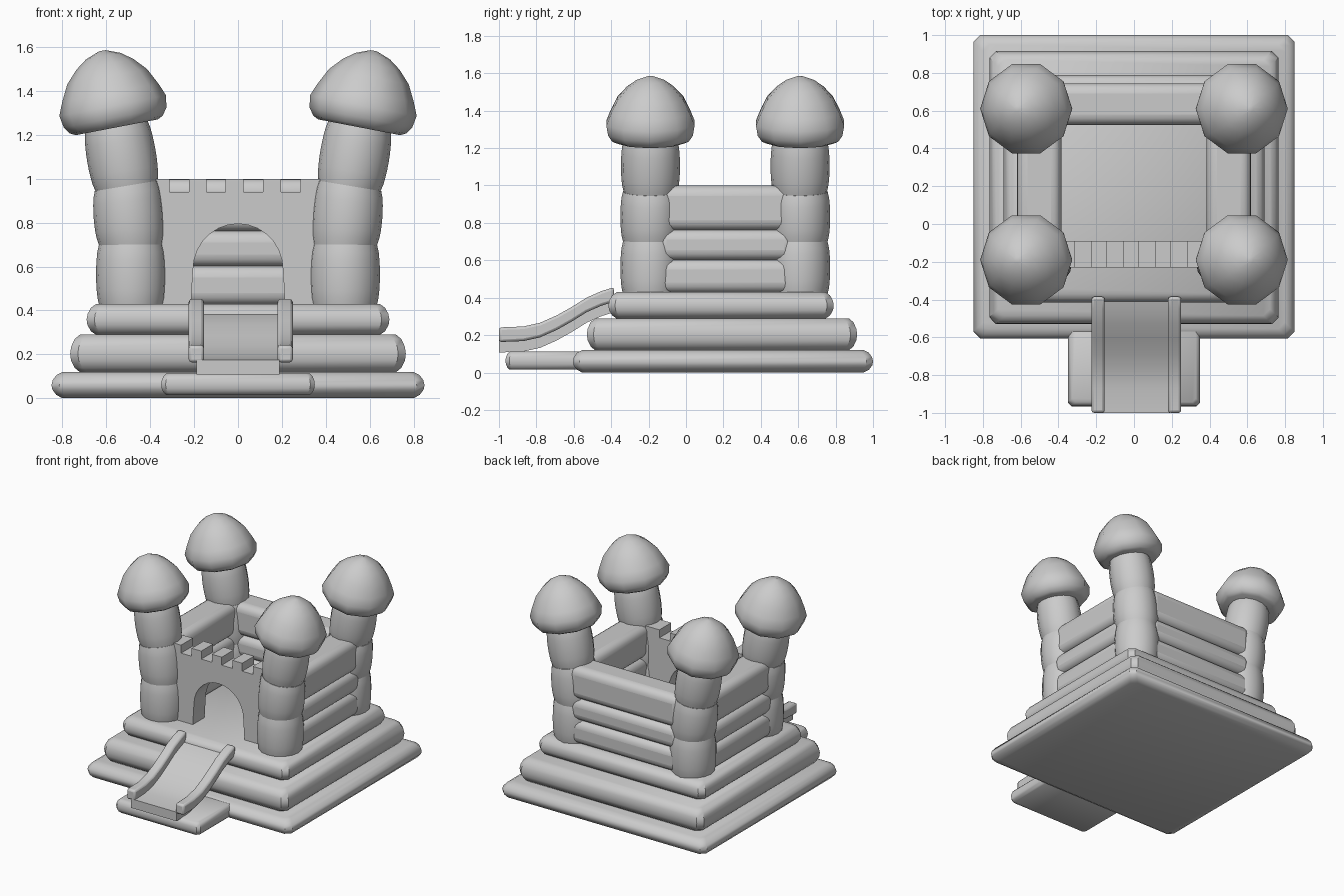
import bpy, bmesh, math
from mathutils import Vector, Matrix

if "Cube" in bpy.data.objects:
    bpy.data.objects.remove(bpy.data.objects["Cube"])


def finish(name, bm, bevel=0.0, segs=3, angle=35):
    bmesh.ops.recalc_face_normals(bm, faces=bm.faces)
    me = bpy.data.meshes.new(name)
    bm.to_mesh(me)
    bm.free()
    ob = bpy.data.objects.new(name, me)
    bpy.context.collection.objects.link(ob)
    if bevel:
        mod = ob.modifiers.new("soft_edges", 'BEVEL')
        mod.width, mod.segments = bevel, segs
        mod.limit_method, mod.angle_limit = 'ANGLE', math.radians(40)
    bpy.ops.object.select_all(action='DESELECT')
    ob.select_set(True)
    bpy.context.view_layer.objects.active = ob
    bpy.ops.object.shade_smooth_by_angle(angle=math.radians(angle))
    return ob


def loft(bm, rings):
    """Skin a list of closed point rings and cap both ends."""
    loops = [[bm.verts.new(p) for p in r] for r in rings]
    n = len(loops[0])
    for a, b in zip(loops, loops[1:]):
        for i in range(n):
            bm.faces.new((a[i], a[(i + 1) % n], b[(i + 1) % n], b[i]))
    bm.faces.new(loops[0][::-1])
    bm.faces.new(loops[-1])


def prism(name, outline, axis, lo, hi, **kw):
    """Extrude a 2D outline (other axis, z) along x or y."""
    bm = bmesh.new()
    put = (lambda a, z, t: (t, a, z)) if axis == 'x' else (lambda a, z, t: (a, t, z))
    face = bm.faces.new([bm.verts.new(put(a, z, lo)) for a, z in outline])
    ext = bmesh.ops.extrude_face_region(bm, geom=[face])
    vs = [g for g in ext['geom'] if isinstance(g, bmesh.types.BMVert)]
    bmesh.ops.translate(bm, verts=vs, vec=Vector(put(0, 0, hi - lo)))
    return finish(name, bm, **kw)


def box(name, lo, hi, **kw):
    (x0, y0, z0), (x1, y1, z1) = lo, hi
    return prism(name, [(y0, z0), (y1, z0), (y1, z1), (y0, z1)], 'x', x0, x1, **kw)


def mat(name, x0, x1, y0, y1, z0, z1, bulge, corner=0.035):
    """Inflated rectangular mat with bulging sides."""
    rings = []
    for inset, t in ((1, 0), (.45, .12), (.08, .32), (0, .5), (.1, .68), (.45, .88), (1, 1)):
        d, z = inset * bulge, z0 + t * (z1 - z0)
        a, b, c, e, k = x0 + d, x1 - d, y0 + d, y1 - d, corner
        rings.append([(a + k, c, z), (b - k, c, z), (b, c + k, z), (b, e - k, z),
                      (b - k, e, z), (a + k, e, z), (a, e - k, z), (a, c + k, z)])
    bm = bmesh.new()
    loft(bm, rings)
    return finish(name, bm)


# Stepped base and landing mat
mat("base_mat_bottom", -.85, .85, -.605, 1.0, 0, .12, .05)
mat("base_mat_middle", -.765, .765, -.53, .915, .118, .29, .045)
mat("base_mat_top", -.69, .69, -.415, .79, .288, .43, .045)
mat("landing_mat", -.35, .35, -.965, -.5, .015, .112, .022, .02)


# Leaning corner towers with mushroom caps
def ring(center, tilt, r, n, sx):
    m = Matrix.Rotation(tilt * sx, 4, 'Y')
    return [Vector(center) + m @ Vector((r * math.cos(2 * math.pi * i / n),
                                         r * math.sin(2 * math.pi * i / n), 0)) for i in range(n)]


JOINTS = [(.485, .42, 0), (.487, .70, .01), (.508, .968, .165), (.555, 1.24, .2)]
CAP = [(.19, 0), (.215, .012), (.238, .045), (.248, .1), (.223, .16), (.185, .235),
       (.132, .292), (.08, .33), (.015, .355)]


def tower(label, sx, y):
    for k, (a, b) in enumerate(zip(JOINTS, JOINTS[1:])):
        rings = []
        for i in range(9):
            t = i / 8
            x, z, tilt = (a[j] + (b[j] - a[j]) * t for j in range(3))
            r = .147 + .014 * max(0, math.sin(math.pi * t)) ** .6 - .003 * (k == 2)
            rings.append(ring((x * sx, y, z), tilt, r, 16, sx))
        bm = bmesh.new()
        loft(bm, rings)
        finish(f"{label}_tower_section_{k + 1}", bm)
    tilt = .19
    rings = []
    for r, h in CAP:
        c = (sx * (.552 + h * math.sin(tilt)), y, 1.235 + h * math.cos(tilt))
        rings.append(ring(c, tilt, r, 10, sx))
    bm = bmesh.new()
    loft(bm, rings)
    finish(f"{label}_tower_cap", bm, angle=50)


for side, sx in (("left", -1), ("right", 1)):
    tower(f"front_{side}", sx, -.19)
    tower(f"back_{side}", sx, .61)

# Inflated wall rolls at the sides and back
for k, (z0, z1) in enumerate(((.425, .605), (.6, .765), (.76, 1.0)), 1):
    for side, sx in (("left", -1), ("right", 1)):
        a, b = sorted((.385 * sx, .62 * sx))
        box(f"{side}_wall_roll_{k}", (a, -.16, z0), (b, .58, z1), bevel=.055, segs=4)
    box(f"back_wall_roll_{k}", (-.46, .525, z0), (.46, .745, z1), bevel=.055, segs=4)

# Front wall with arched door and battlements
outline = [(-.4, .42), (-.215, .42)]
outline += [(.205 * math.cos(a), .585 + .21 * math.sin(a))
            for a in (math.pi * (1 - i / 14) for i in range(15))]
outline += [(.215, .42), (.4, .42), (.4, 1.0)]
for c in (.24, .07, -.1, -.268):
    outline += [(c + .044, 1.0), (c + .044, .94), (c - .044, .94), (c - .044, 1.0)]
outline.append((-.4, 1.0))
prism("front_wall", outline, 'y', -.23, -.09)

# Slide bed and rails following one curved path
PATH = [(-.385, .39), (-.45, .37), (-.53, .335), (-.61, .285), (-.69, .24),
        (-.78, .2), (-.87, .18), (-1.0, .175)]


def strip(name, x0, x1, up, down, **kw):
    top = [(y, z + up) for y, z in PATH]
    low = [(y, z - down) for y, z in reversed(PATH)]
    return prism(name, top + low, 'x', x0, x1, **kw)


strip("slide_bed", -.19, .19, 0, .068)
strip("slide_rail_left", -.225, -.155, .066, .012, bevel=.014, segs=2)
strip("slide_rail_right", .18, .25, .066, .012, bevel=.014, segs=2)
